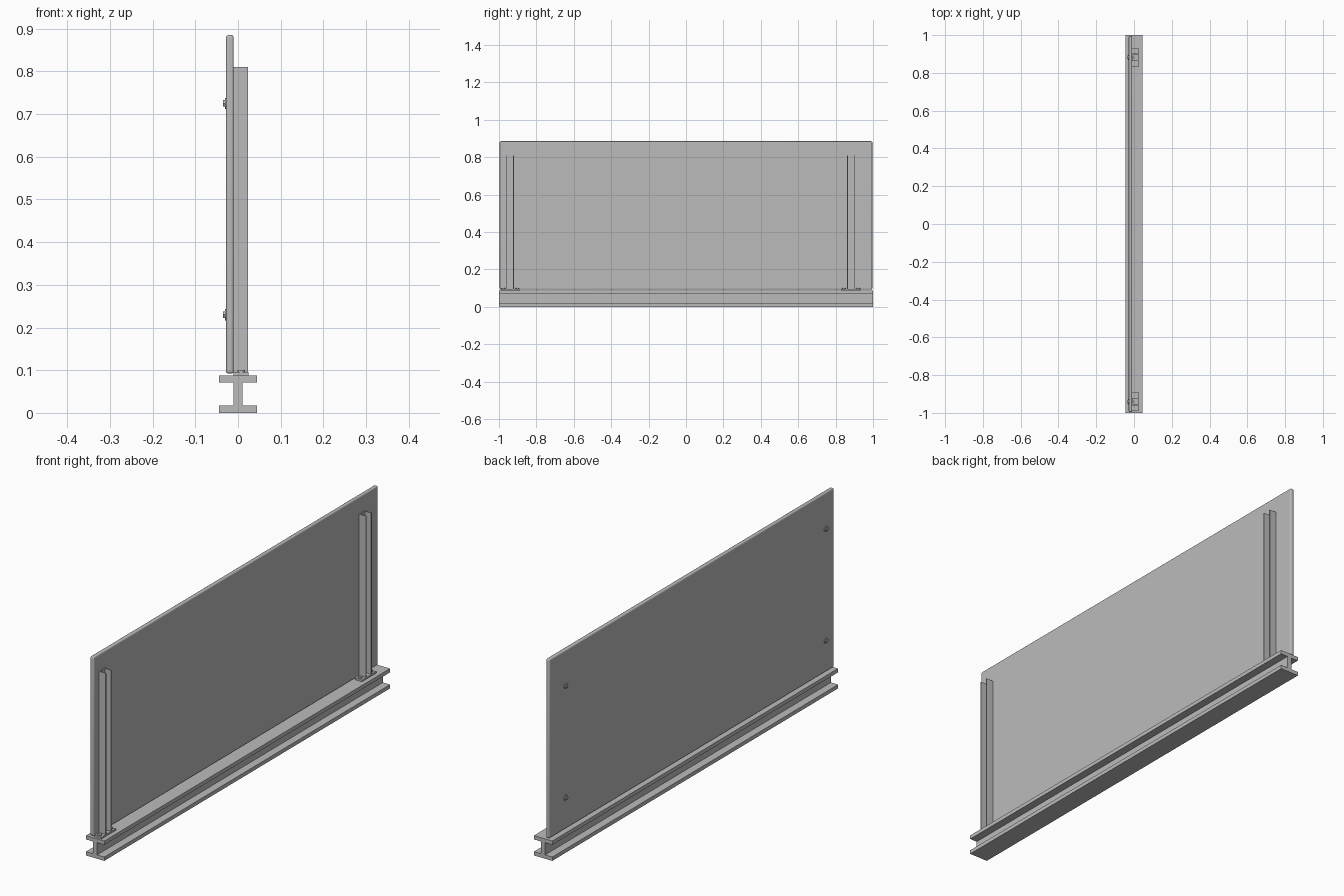
import bpy
import bmesh
from math import radians, pi

if "Cube" in bpy.data.objects:
    bpy.data.objects.remove(bpy.data.objects["Cube"])

grey = bpy.data.materials.new("light_grey")
grey.use_nodes = True
COLOUR = (0.5, 0.5, 0.5, 1)
grey.diffuse_color = COLOUR
grey.node_tree.nodes["Principled BSDF"].inputs["Base Color"].default_value = COLOUR


def add_object(name, bm):
    bmesh.ops.recalc_face_normals(bm, faces=bm.faces)
    mesh = bpy.data.meshes.new(name)
    bm.to_mesh(mesh)
    bm.free()
    mesh.materials.append(grey)
    obj = bpy.data.objects.new(name, mesh)
    bpy.context.collection.objects.link(obj)
    return obj


def extrude(name, profile, vector):
    """Sweep a closed profile of 3D points along a vector."""
    bm = bmesh.new()
    face = bm.faces.new([bm.verts.new(p) for p in profile])
    new = bmesh.ops.extrude_face_region(bm, geom=[face])["geom"]
    bmesh.ops.translate(bm, vec=vector,
                        verts=[v for v in new if isinstance(v, bmesh.types.BMVert)])
    return add_object(name, bm)


def box(name, x0, x1, y0, y1, z0, z1):
    return extrude(name, [(x0, y0, z0), (x1, y0, z0), (x1, y1, z0), (x0, y1, z0)],
                   (0, 0, z1 - z0))


def smooth(obj):
    bpy.ops.object.select_all(action='DESELECT')
    obj.select_set(True)
    bpy.context.view_layer.objects.active = obj
    bpy.ops.object.shade_smooth_by_angle(angle=radians(35))


def disc(name, centre, radius, depth, axis, sides=20):
    turn = (0, pi / 2, 0) if axis == 'x' else (0, 0, 0)
    bpy.ops.mesh.primitive_cylinder_add(vertices=sides, radius=radius, depth=depth,
                                        location=centre, rotation=turn)
    obj = bpy.context.object
    obj.name = name
    obj.data.materials.append(grey)
    smooth(obj)


# I-section base beam
W, H, T, WEB = 0.045, 0.088, 0.017, 0.01
right_half = [(W, 0), (W, T), (WEB, T), (WEB, H - T), (W, H - T), (W, H)]
section = right_half + [(-x, z) for x, z in reversed(right_half)]
extrude("base_beam", [(x, -1, z) for x, z in section], (0, 2, 0))

# Upright panel with rounded edges
panel = box("panel", -0.028, -0.01, -0.996, 0.996, 0.092, 0.885)
bevel = panel.modifiers.new("rounded_edges", 'BEVEL')
bevel.width = 0.006
bevel.segments = 4
smooth(panel)

# Channel posts with foot plates and fixings
for side, y in (("front", -0.94), ("back", 0.882)):
    half, wall = 0.02, 0.004
    outer = [(0.024, half), (-0.01, half), (-0.01, -half), (0.024, -half)]
    inner = [(0.024, wall - half), (wall - 0.01, wall - half),
             (wall - 0.01, half - wall), (0.024, half - wall)]
    extrude(side + "_post", [(px, y + py, 0.096) for px, py in outer + inner],
            (0, 0, 0.714))
    box(side + "_foot_plate", -0.01, 0.025, y - 0.05, y + 0.05, 0.088, 0.096)
    for offset in (-0.038, 0.038):
        disc(side + "_foot_bolt", (0.0075, y + offset, 0.098), 0.009, 0.006, 'z')
    for z in (0.23, 0.725):
        disc(side + "_washer", (-0.029, y, z), 0.013, 0.003, 'x')
        disc(side + "_bolt_head", (-0.032, y, z), 0.009, 0.006, 'x', 6)
        disc(side + "_bolt_end", (-0.005, y, z), 0.005, 0.006, 'x', 12)
